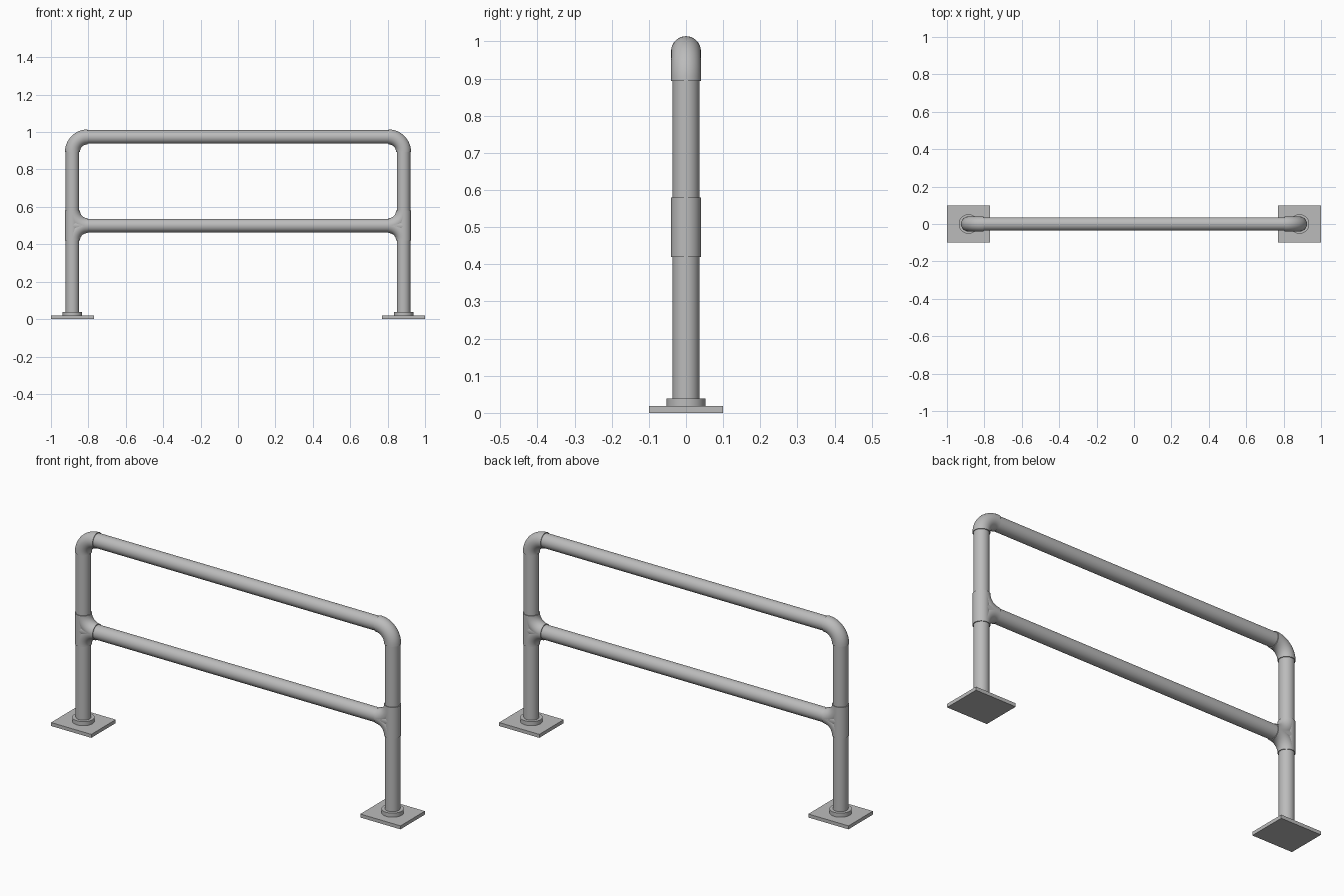
import bpy, bmesh, math
from mathutils import Matrix, Vector

cube = bpy.data.objects.get("Cube")
if cube:
    bpy.data.objects.remove(cube)

POST_X, PIPE_R, FIT_R, BEND = 0.885, 0.036, 0.04, 0.08
TOP_Z, MID_Z = 0.974, 0.5
SEGS = 48

steel = bpy.data.materials.new("Grey steel")
steel.use_nodes = True
colour = (0.5, 0.5, 0.5, 1)
steel.diffuse_color = colour
steel.node_tree.nodes["Principled BSDF"].inputs["Base Color"].default_value = colour


def add_rod(bm, start, end, radius):
    """Capped cylinder between two points."""
    a, b = Vector(start), Vector(end)
    turn = (b - a).to_track_quat('Z', 'Y').to_matrix().to_4x4()
    bmesh.ops.create_cone(bm, cap_ends=True, segments=SEGS, radius1=radius, radius2=radius,
                          depth=(b - a).length, matrix=Matrix.Translation((a + b) / 2) @ turn)


def add_bend(bm, side, rail_z, up):
    """Quarter bend from the post to a rail; up = 1 joins the post below, -1 above."""
    centre = Vector((side * (POST_X - BEND), 0, rail_z - up * BEND))
    start = Vector((side * POST_X, 0, centre.z))
    ring = bmesh.ops.create_circle(bm, cap_ends=True, segments=SEGS, radius=FIT_R,
                                   matrix=Matrix.Translation(start))["verts"]
    face = ring[0].link_faces[0]
    cap = bmesh.ops.duplicate(bm, geom=[face])["geom"]
    geom = [face] + list(face.edges) + list(face.verts)
    bmesh.ops.spin(bm, geom=geom, cent=centre, axis=(0, 1, 0), steps=14,
                   angle=-side * up * math.pi / 2)


def finish(name, bm):
    bmesh.ops.remove_doubles(bm, verts=bm.verts, dist=0.00001)
    bmesh.ops.recalc_face_normals(bm, faces=bm.faces)
    mesh = bpy.data.meshes.new(name)
    bm.to_mesh(mesh)
    bm.free()
    mesh.materials.append(steel)
    obj = bpy.data.objects.new(name, mesh)
    bpy.context.collection.objects.link(obj)
    bpy.ops.object.select_all(action='DESELECT')
    obj.select_set(True)
    bpy.context.view_layer.objects.active = obj
    bpy.ops.object.shade_smooth_by_angle(angle=math.radians(35))
    return obj


def rod(name, start, end, radius):
    bm = bmesh.new()
    add_rod(bm, start, end, radius)
    return finish(name, bm)


# Rails
rail_end = POST_X - BEND + 0.004
for name, z in (("top_rail", TOP_Z), ("middle_rail", MID_Z)):
    rod(name, (-rail_end, 0, z), (rail_end, 0, z), PIPE_R)

for label, side in (("left", 1), ("right", -1)):
    x = side * POST_X

    # Base plate and collar
    bm = bmesh.new()
    bmesh.ops.create_cube(bm, size=1, matrix=Matrix.Translation((x, 0, 0.009))
                          @ Matrix.Diagonal((0.23, 0.2, 0.018, 1)))
    finish(label + "_base_plate", bm)
    rod(label + "_collar", (x, 0, 0.017), (x, 0, 0.039), 0.052)

    # Post
    rod(label + "_post", (x, 0, 0.017), (x, 0, TOP_Z - BEND + 0.004), PIPE_R)

    # Corner elbow
    bm = bmesh.new()
    add_bend(bm, side, TOP_Z, 1)
    finish(label + "_elbow", bm)

    # Tee fitting: sleeve, branch and two bends that form the fillets
    bm = bmesh.new()
    add_rod(bm, (x, 0, MID_Z - BEND), (x, 0, MID_Z + BEND), FIT_R)
    finish(label + "_tee_sleeve", bm)
    rod(label + "_tee_branch", (x, 0, MID_Z), (side * (POST_X - BEND), 0, MID_Z), FIT_R)
    for part, up in (("lower", 1), ("upper", -1)):
        bm = bmesh.new()
        add_bend(bm, side, MID_Z, up)
        finish(label + "_tee_" + part + "_fillet", bm)
